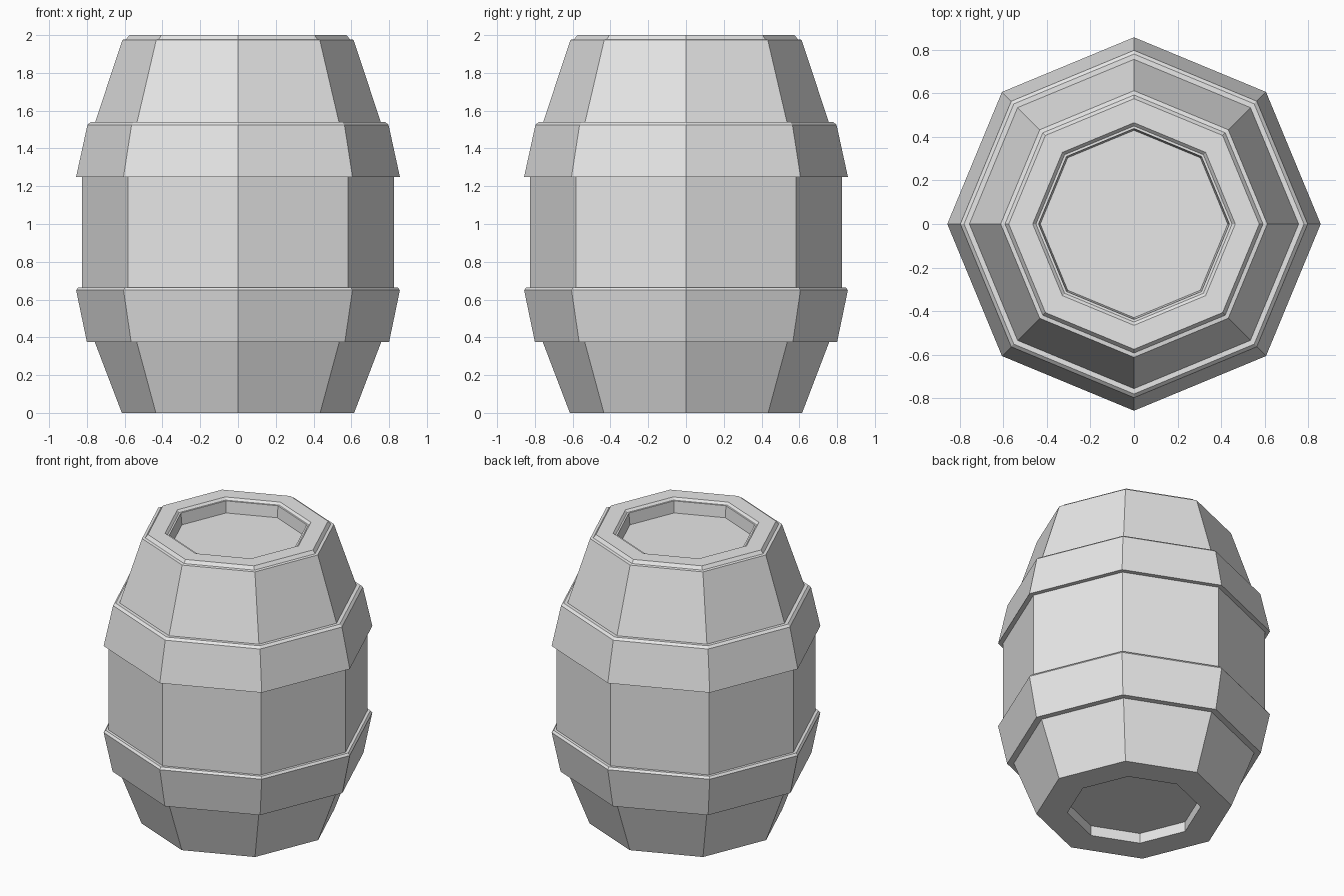
import bpy
import bmesh
from math import cos, sin, pi

cube = bpy.data.objects.get("Cube")
if cube:
    bpy.data.objects.remove(cube, do_unlink=True)

SIDES = 8

grey = bpy.data.materials.new("plain_grey")
grey.use_nodes = True
grey.diffuse_color = (0.8, 0.8, 0.8, 1)
grey.node_tree.nodes["Principled BSDF"].inputs["Base Color"].default_value = (0.8, 0.8, 0.8, 1)


def lathe(name, profile, closed):
    """Turn a (radius, height) profile into an eight-sided solid.
    A closed profile makes a hoop; an open one is capped at both ends."""
    bm = bmesh.new()
    rings = [[bm.verts.new((r * cos(2 * pi * i / SIDES), r * sin(2 * pi * i / SIDES), z))
              for i in range(SIDES)] for r, z in profile]
    pairs = list(zip(rings, rings[1:]))
    if closed:
        pairs.append((rings[-1], rings[0]))
    else:
        bm.faces.new(rings[0][::-1])
        bm.faces.new(rings[-1])
    for low, high in pairs:
        for i in range(SIDES):
            j = (i + 1) % SIDES
            bm.faces.new((low[i], low[j], high[j], high[i]))
    bmesh.ops.recalc_face_normals(bm, faces=bm.faces)
    mesh = bpy.data.meshes.new(name)
    bm.to_mesh(mesh)
    bm.free()
    mesh.materials.append(grey)
    obj = bpy.data.objects.new(name, mesh)
    bpy.context.scene.collection.objects.link(obj)
    return obj


# Barrel: recessed base, bulging staves, raised lip and sunken lid
lathe("barrel_body", [
    (0.42, 0.07), (0.42, 0), (0.615, 0),
    (0.825, 0.55), (0.825, 1.33), (0.612, 1.975),
    (0.592, 1.978), (0.575, 2.0),
    (0.465, 2.0), (0.45, 1.985), (0.438, 1.985), (0.43, 1.905),
], closed=False)

# Hoops: flared bands with a small chamfer on the upper edge
lathe("lower_hoop", [
    (0.70, 0.375), (0.80, 0.375), (0.857, 0.65), (0.845, 0.665), (0.78, 0.665),
], closed=True)
lathe("upper_hoop", [
    (0.78, 1.25), (0.857, 1.25), (0.797, 1.525), (0.78, 1.54), (0.70, 1.54),
], closed=True)
